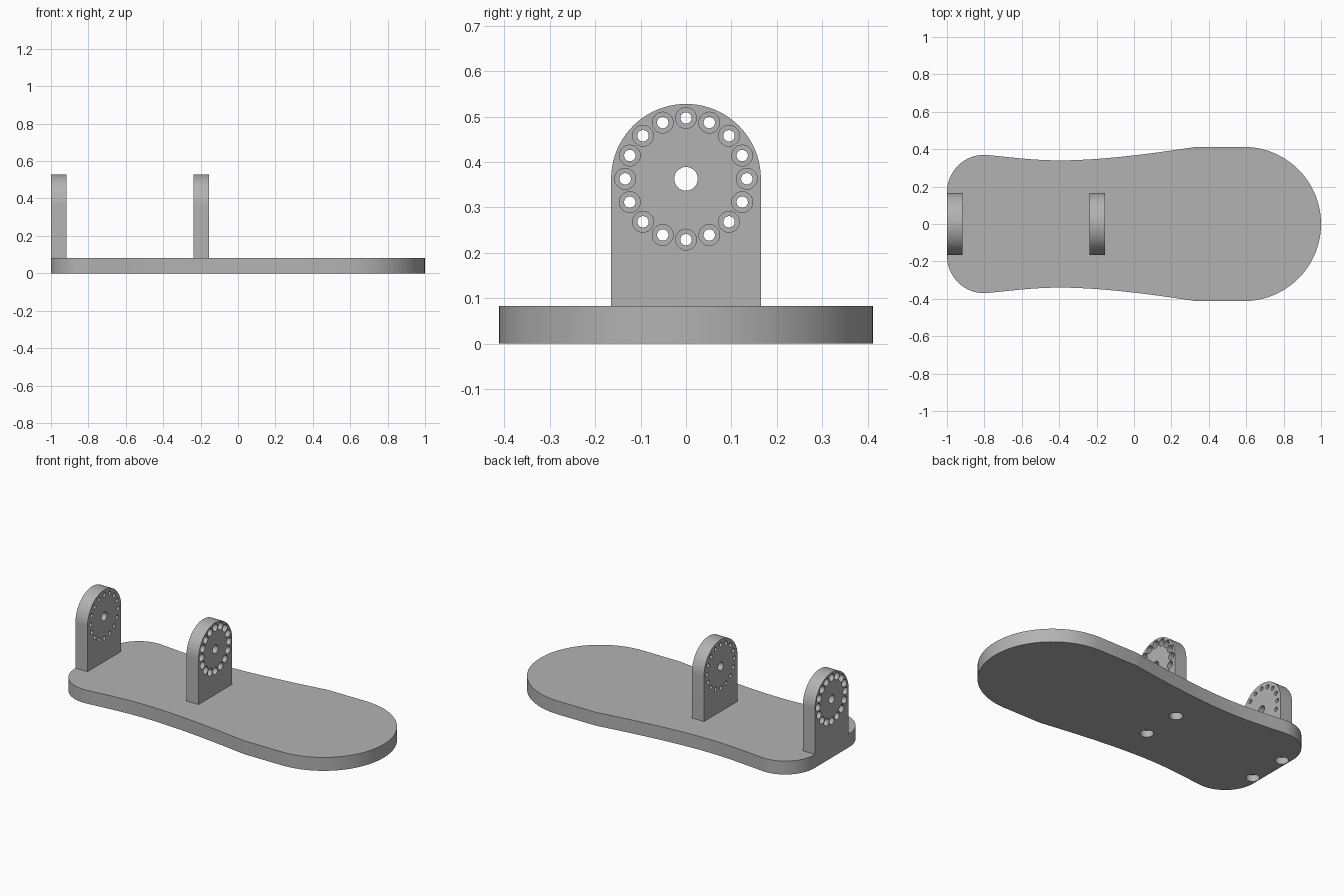
import bpy, bmesh, math
from mathutils import Matrix, Vector
from mathutils.geometry import interpolate_bezier

if "Cube" in bpy.data.objects:
    bpy.data.objects.remove(bpy.data.objects["Cube"], do_unlink=True)

THICK = 0.083       # plate and upright thickness
PIVOT = 0.363       # height of the pivot hole
HALF = 0.165        # half width of an upright

grey = bpy.data.materials.new("plain grey")
grey.use_nodes = True
colour = (0.45, 0.45, 0.45, 1)
grey.diffuse_color = colour
grey.node_tree.nodes["Principled BSDF"].inputs["Base Color"].default_value = colour


def make_object(name, bm):
    bmesh.ops.recalc_face_normals(bm, faces=bm.faces)
    mesh = bpy.data.meshes.new(name)
    bm.to_mesh(mesh)
    bm.free()
    mesh.materials.append(grey)
    obj = bpy.data.objects.new(name, mesh)
    bpy.context.collection.objects.link(obj)
    return obj


def extrude_outline(name, points, direction):
    bm = bmesh.new()
    face = bm.faces.new([bm.verts.new(p) for p in points])
    new = bmesh.ops.extrude_face_region(bm, geom=[face], use_keep_orig=True)["geom"]
    moved = [v for v in new if isinstance(v, bmesh.types.BMVert)]
    bmesh.ops.translate(bm, verts=moved, vec=direction)
    return make_object(name, bm)


def cylinders(name, centres, radius, depth, turn=Matrix()):
    bm = bmesh.new()
    for c in centres:
        bmesh.ops.create_cone(bm, cap_ends=True, segments=32, radius1=radius, radius2=radius,
                              depth=depth, matrix=Matrix.Translation(c) @ turn)
    obj = make_object(name, bm)
    obj.hide_render = True
    return obj


def cut(obj, cutter):
    mod = obj.modifiers.new("holes", "BOOLEAN")
    mod.operation = "DIFFERENCE"
    mod.solver = "EXACT"
    mod.object = cutter
    bpy.ops.object.select_all(action="DESELECT")
    bpy.context.view_layer.objects.active = obj
    obj.select_set(True)
    bpy.ops.object.modifier_apply(modifier=mod.name)
    bpy.data.objects.remove(cutter, do_unlink=True)


def smooth(obj):
    bpy.ops.object.select_all(action="DESELECT")
    bpy.context.view_layer.objects.active = obj
    obj.select_set(True)
    bpy.ops.object.shade_smooth_by_angle(angle=math.radians(30))


def arc(cx, cy, r, start, end, steps):
    angles = [math.radians(start + (end - start) * i / steps) for i in range(steps + 1)]
    return [(cx + r * math.cos(a), cy + r * math.sin(a)) for a in angles]


def bezier(*knots):
    return [tuple(p) for p in interpolate_bezier(*[Vector(k) for k in knots], 14)]


# Foot-shaped base plate: half outline from heel to toe, mirrored across y
side = arc(-0.8, 0.17, 0.2, 180, 90, 16)[:-1]
side += bezier((-0.8, 0.37), (-0.7, 0.362), (-0.55, 0.34), (-0.4, 0.34))[:-1]
side += bezier((-0.4, 0.34), (-0.15, 0.34), (0.15, 0.385), (0.33, 0.412))
side += arc(0.588, 0, 0.412, 90, 0, 24)
outline = side + [(x, -y) for x, y in reversed(side[:-1])]
base = extrude_outline("base_plate", [(x, y, 0) for x, y in outline], (0, 0, THICK))

# Screw head recesses underneath, open at the heel edge
upright_x = {"heel_upright": -1 + THICK / 2, "middle_upright": -0.197}
recesses = [(x, y, 0) for x in upright_x.values() for y in (-0.125, 0.125)]
cut(base, cylinders("recess_cutter", recesses, 0.038, THICK))
smooth(base)

# Uprights with a rounded top, a pivot hole and a ring of stepped index holes
along_x = Matrix.Rotation(math.pi / 2, 4, "Y")
ring = arc(0, PIVOT, 0.134, 0, 337.5, 15)
for name, x in upright_x.items():
    outward = -1 if name == "heel_upright" else 1
    profile = [(HALF, THICK)] + arc(0, PIVOT, HALF, 0, 180, 40) + [(-HALF, THICK)]
    upright = extrude_outline(name, [(x - THICK / 2, y, z) for y, z in profile], (THICK, 0, 0))
    cut(upright, cylinders("pivot_cutter", [(x, 0, PIVOT)], 0.026, 0.2, along_x))
    cut(upright, cylinders("index_cutter", [(x, y, z) for y, z in ring], 0.0125, 0.2, along_x))
    face_x = x + outward * THICK / 2
    cut(upright, cylinders("counterbore_cutter", [(face_x, y, z) for y, z in ring],
                           0.023, THICK, along_x))
    smooth(upright)
